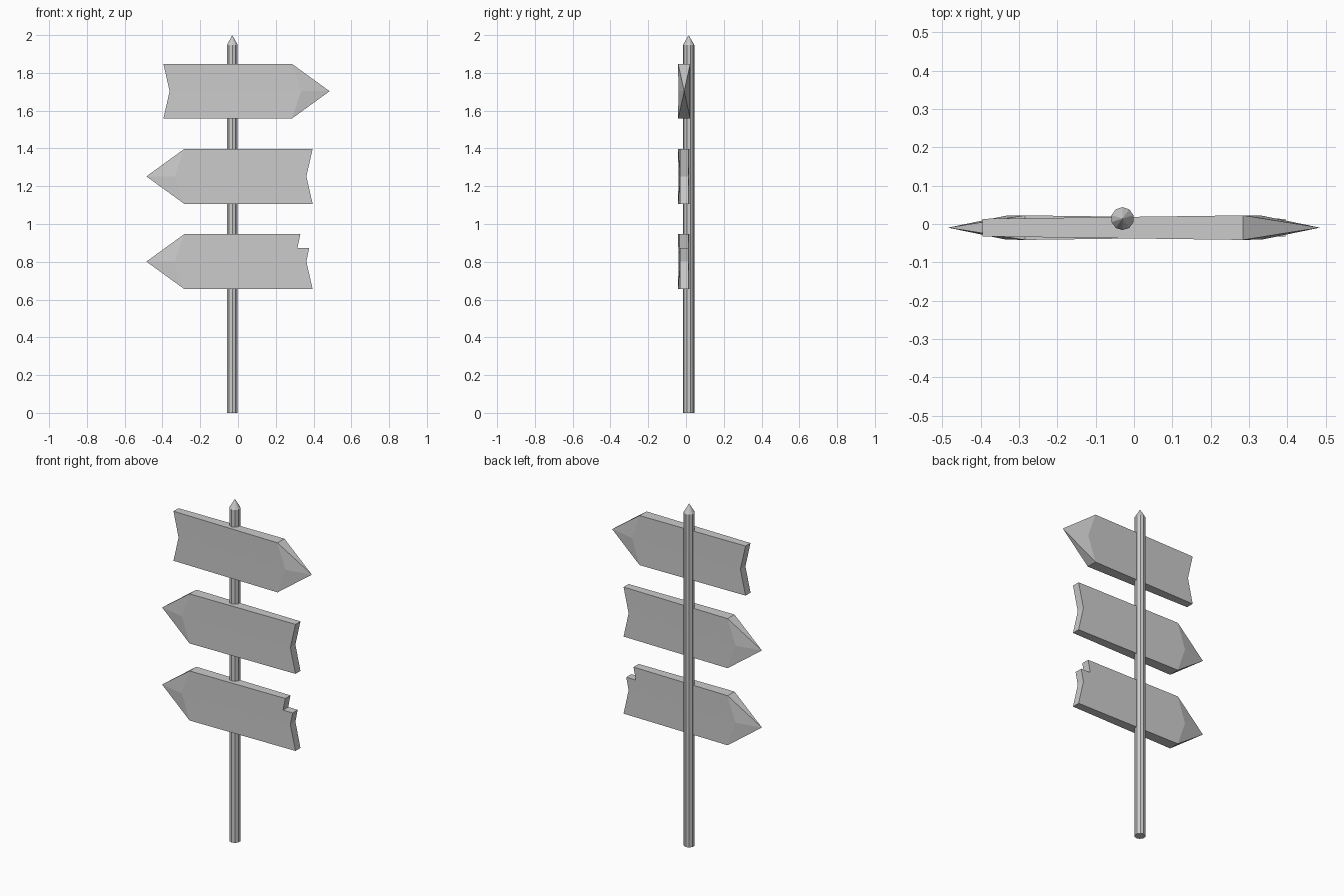
import bpy, bmesh
from math import cos, sin, pi

if "Cube" in bpy.data.objects:
    bpy.data.objects.remove(bpy.data.objects["Cube"])

SHOULDER, TIP, TAIL, NOTCH, RIDGE, HALF = 0.285, 0.485, 0.395, 0.362, 0.335, 0.145
MID_Y = -0.0095


def finish(name, bm):
    bmesh.ops.recalc_face_normals(bm, faces=bm.faces[:])
    mesh = bpy.data.meshes.new(name)
    bm.to_mesh(mesh)
    bm.free()
    obj = bpy.data.objects.new(name, mesh)
    bpy.context.collection.objects.link(obj)


def half_thickness(x):
    # boards are thinner at the tail than at the shoulder
    t = min(1, max(0, (x + TAIL) / (SHOULDER + TAIL)))
    return 0.023 + 0.009 * t


def board(name, z, direction, top_tail):
    """Arrow board whose tip points along +x (direction 1) or -x (-1)."""
    # upper outline from shoulder to tail, notch, then lower outline
    rim = [(SHOULDER, HALF)] + top_tail + [(-NOTCH, 0), (-TAIL, -HALF), (SHOULDER, -HALF)]
    bm = bmesh.new()

    def vert(x, y, h):
        return bm.verts.new((direction * x, MID_Y + y, z + h))

    tip = vert(TIP, 0, 0)
    sides = []
    for s in (-1, 1):
        ring = [vert(x, s * half_thickness(x), h) for x, h in rim]
        ridge = vert(RIDGE, s * 0.031, 0)
        bm.faces.new(ring[:-2] + [ridge])
        bm.faces.new(ring[-3:] + [ridge])
        bm.faces.new((ring[0], ridge, tip))
        bm.faces.new((ring[-1], ridge, tip))
        sides.append(ring)
    front, back = sides
    for i in range(len(rim) - 1):
        bm.faces.new((front[i], front[i + 1], back[i + 1], back[i]))
    for i in (0, -1):
        bm.faces.new((front[i], back[i], tip))
    finish(name, bm)


# post with pointed top
N, R = 10, 0.03
bm = bmesh.new()
rings = [[bm.verts.new((-0.03 + R * cos(2 * pi * (i + 0.5) / N),
                        0.014 + R * sin(2 * pi * (i + 0.5) / N), z))
          for i in range(N)] for z in (0, 1.948)]
apex = bm.verts.new((-0.03, 0.014, 2.0))
bm.faces.new(rings[0])
for i in range(N):
    j = (i + 1) % N
    bm.faces.new((rings[0][i], rings[0][j], rings[1][j], rings[1][i]))
    bm.faces.new((rings[1][i], rings[1][j], apex))
finish("post", bm)

# three arrow boards, the lowest with a chipped tail corner
plain = [(-TAIL, HALF)]
chipped = [(-0.33, HALF), (-0.315, 0.073), (-0.377, 0.073)]
board("top_board", 1.703, 1, plain)
board("middle_board", 1.252, -1, plain)
board("lower_board", 0.801, -1, chipped)
